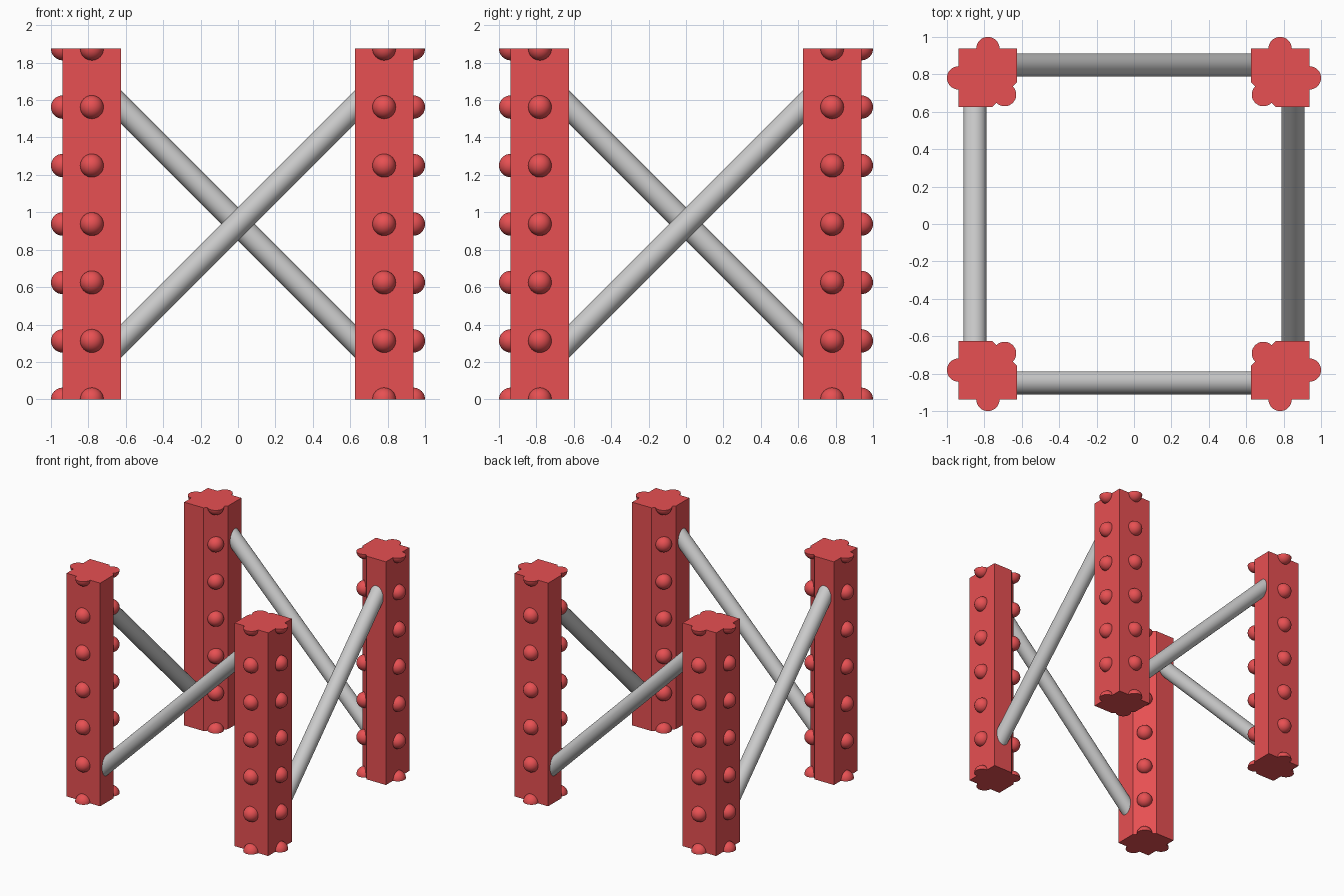
import bpy, bmesh
from math import pi, radians
from mathutils import Matrix, Vector

if "Cube" in bpy.data.objects:
    bpy.data.objects.remove(bpy.data.objects["Cube"])

H = 1.875                    # column height
A, B = 0.625, 0.9375         # inner and outer column faces
M = (A + B) / 2              # column middle line
C = 0.134                    # inner corner chamfer
R = 0.0625                   # stud and rod radius
STEP = H / 6                 # stud spacing

red = bpy.data.materials.new("red")
red.diffuse_color = (0.8, 0.08, 0.085, 1)
red.use_nodes = True
red.node_tree.nodes["Principled BSDF"].inputs["Base Color"].default_value = red.diffuse_color


def finish(bm, name, turn, mat=None, smooth=False):
    """Turn the part about z and make it an object."""
    bm.transform(Matrix.Rotation(turn, 4, 'Z'))
    bmesh.ops.recalc_face_normals(bm, faces=bm.faces)
    mesh = bpy.data.meshes.new(name)
    bm.to_mesh(mesh)
    bm.free()
    ob = bpy.data.objects.new(name, mesh)
    bpy.context.collection.objects.link(ob)
    if mat:
        mesh.materials.append(mat)
    if smooth:
        bpy.ops.object.select_all(action='DESELECT')
        ob.select_set(True)
        bpy.context.view_layer.objects.active = ob
        bpy.ops.object.shade_smooth_by_angle(angle=radians(35))
    return ob


def column(name, turn):
    # square post with its inner corner cut off
    bm = bmesh.new()
    outline = [(A + C, A), (B, A), (B, B), (A, B), (A, A + C)]
    face = bm.faces.new([bm.verts.new((x, y, 0)) for x, y in outline])
    ext = bmesh.ops.extrude_face_region(bm, geom=[face])
    top = [v for v in ext["geom"] if isinstance(v, bmesh.types.BMVert)]
    bmesh.ops.translate(bm, verts=top, vec=(0, 0, H))
    finish(bm, name, turn, red)


def studs(name, turn):
    # round studs on both outer faces and the chamfer, cut flush at the ends
    bm = bmesh.new()
    for x, y in ((B, M), (M, B), (A + C / 2, A + C / 2)):
        for i in range(7):
            bmesh.ops.create_uvsphere(bm, u_segments=32, v_segments=16, radius=R,
                                      matrix=Matrix.Translation((x, y, i * STEP)))
    for z, n in ((0, -1), (H, 1)):
        cut = bmesh.ops.bisect_plane(bm, geom=bm.verts[:] + bm.edges[:] + bm.faces[:],
                                     plane_co=(0, 0, z), plane_no=(0, 0, n), clear_outer=True)
        rim = [e for e in bm.edges if e.is_boundary and abs(e.verts[0].co.z - z) < 1e-4]
        bmesh.ops.holes_fill(bm, edges=rim, sides=0)
    finish(bm, name, turn, red, True)


def rod(name, turn):
    # diagonal brace on the front side, rising to the right
    p, q = Vector((-M, -0.85, H / 2 - M)), Vector((M, -0.85, H / 2 + M))
    d = q - p
    mat = Matrix.Translation((p + q) / 2) @ d.to_track_quat('Z', 'Y').to_matrix().to_4x4()
    bm = bmesh.new()
    bmesh.ops.create_cone(bm, cap_ends=True, segments=32, radius1=R, radius2=R,
                          depth=d.length, matrix=mat)
    finish(bm, name, turn, None, True)


# four corners and four sides by quarter turns
corners = ("back_right", "back_left", "front_left", "front_right")
sides = ("front", "right", "back", "left")
for k in range(4):
    column(corners[k] + "_column", k * pi / 2)
    studs(corners[k] + "_studs", k * pi / 2)
    rod(sides[k] + "_brace", k * pi / 2)
